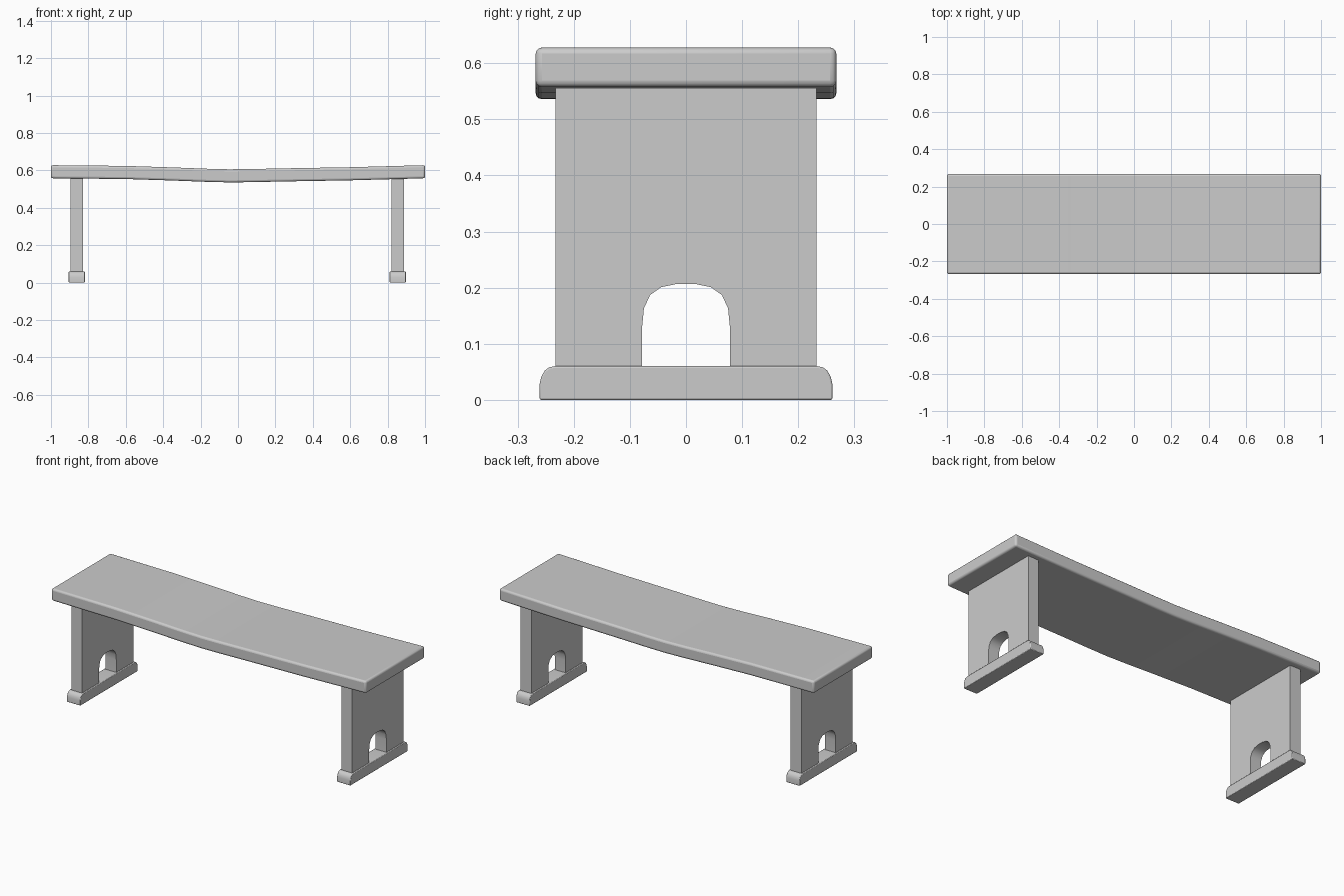
import bpy, bmesh
from mathutils import Vector

if "Cube" in bpy.data.objects:
    bpy.data.objects.remove(bpy.data.objects["Cube"])


def prism(name, profile, axis, start, end, bevel, segments, angle=0.6):
    """Extrude a closed 2D profile along x (profile = y,z) or y (profile = x,z)."""
    place = (lambda a, b: (start, a, b)) if axis == 'x' else (lambda a, b: (a, start, b))
    bm = bmesh.new()
    face = bm.faces.new([bm.verts.new(place(a, b)) for a, b in profile])
    new = bmesh.ops.extrude_face_region(bm, geom=[face])['geom']
    step = Vector((end - start, 0, 0) if axis == 'x' else (0, end - start, 0))
    bmesh.ops.translate(bm, vec=step, verts=[v for v in new if isinstance(v, bmesh.types.BMVert)])
    bmesh.ops.recalc_face_normals(bm, faces=bm.faces)
    mesh = bpy.data.meshes.new(name)
    bm.to_mesh(mesh)
    bm.free()
    obj = bpy.data.objects.new(name, mesh)
    bpy.context.collection.objects.link(obj)
    if bevel:
        mod = obj.modifiers.new("edge_rounding", 'BEVEL')
        mod.width, mod.segments = bevel, segments
        mod.limit_method, mod.angle_limit = 'ANGLE', angle
    bpy.context.view_layer.objects.active = obj
    for o in bpy.context.selected_objects:
        o.select_set(False)
    obj.select_set(True)
    bpy.ops.object.shade_smooth_by_angle(angle=0.6)
    return obj


def mirrored(half):
    """Complete a half outline (positive side) with its mirror image."""
    return half + [(-a, b) for a, b in reversed(half)]


# Seat: plank with a gentle, slightly uneven sag
top = [(-1, .628), (-.6, .624), (-.35, .616), (-.17, .609), (-.05, .606),
       (.06, .607), (.25, .611), (.6, .617), (1, .628)]
bottom = [(x, z - .07) for x, z in reversed(top)]
prism("seat", top + bottom, 'y', -.268, .268, .011, 3)

# Leg panel outline with an arched cut-out, and foot outline with rounded shoulders
leg = mirrored([(.015, .207), (.044, .201), (.064, .187), (.075, .163), (.078, .132),
                (.078, .055), (.233, .055), (.233, .563)])
foot = mirrored([(.261, 0), (.261, .028), (.258, .041), (.252, .052), (.244, .058), (.234, .06)])

for side, x in (("left", -.862), ("right", .854)):
    prism(side + "_leg", leg, 'x', x - .034, x + .034, 0, 1)
    prism(side + "_foot", foot, 'x', x - .043, x + .043, .003, 2)
